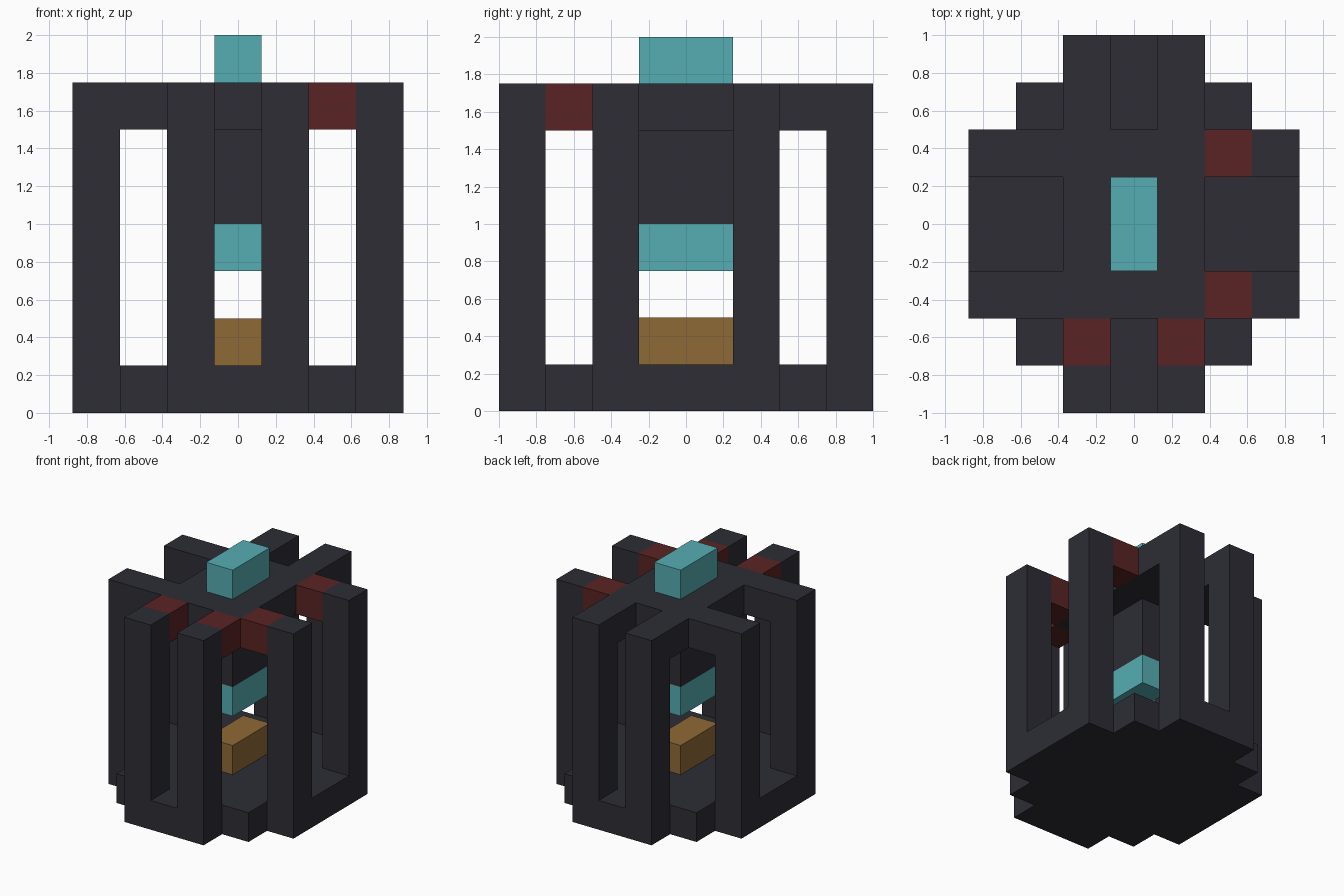
import bpy
import bmesh

U = 0.25  # one block

if "Cube" in bpy.data.objects:
    bpy.data.objects.remove(bpy.data.objects["Cube"], do_unlink=True)


def material(name, rgb):
    mat = bpy.data.materials.new(name)
    mat.use_nodes = True
    colour = (*rgb, 1.0)
    mat.diffuse_color = colour
    mat.node_tree.nodes["Principled BSDF"].inputs["Base Color"].default_value = colour
    return mat


charcoal = material("charcoal", (0.026, 0.026, 0.036))
teal = material("teal", (0.093, 0.423, 0.456))
dark_red = material("dark_red", (0.102, 0.017, 0.017))
ochre = material("ochre", (0.275, 0.144, 0.037))


def finish(name, bm, mat):
    bmesh.ops.recalc_face_normals(bm, faces=bm.faces)
    mesh = bpy.data.meshes.new(name)
    bm.to_mesh(mesh)
    bm.free()
    mesh.materials.append(mat)
    obj = bpy.data.objects.new(name, mesh)
    bpy.context.scene.collection.objects.link(obj)
    return obj


def box(name, centre, size, mat):
    """Box from its centre and size, both counted in blocks."""
    bm = bmesh.new()
    bmesh.ops.create_cube(bm, size=1.0)
    for v in bm.verts:
        v.co = [(c + p * s) * U for c, p, s in zip(centre, v.co, size)]
    return finish(name, bm, mat)


# Stepped base plate: a quarter outline mirrored around, then extruded
quarter = [(3.5, 2), (2.5, 2), (2.5, 3), (1.5, 3), (1.5, 4)]
outline = quarter + [(-x, y) for x, y in reversed(quarter)]
outline += [(-x, -y) for x, y in outline]
bm = bmesh.new()
face = bm.faces.new([bm.verts.new((x * U, y * U, 0)) for x, y in outline])
top = bmesh.ops.extrude_face_region(bm, geom=[face])["geom"]
bmesh.ops.translate(bm, vec=(0, 0, U),
                    verts=[g for g in top if isinstance(g, bmesh.types.BMVert)])
finish("base_plate", bm, charcoal)

# Central stack
box("lower_core", (0, 0, 1.5), (1, 2, 1), ochre)
box("hanging_tip", (0, 0, 3.5), (1, 2, 1), teal)
box("hanging_rod", (0, 0, 5), (1, 2, 2), charcoal)
box("roof_hub", (0, 0, 6.5), (3, 4, 1), charcoal)
box("top_cap", (0, 0, 7.5), (1, 2, 1), teal)

# Eight posts tied to the hub by short arms; front and left arms are red
for sx in (-1, 1):
    for sy in (-1, 1):
        x_name = "left" if sx > 0 else "right"
        y_name = "front" if sy < 0 else "back"
        tag = f"{y_name}_{x_name}"
        box(f"{tag}_end_post", (sx, sy * 3.5, 4), (1, 1, 6), charcoal)
        box(f"{tag}_end_arm", (sx, sy * 2.5, 6.5), (1, 1, 1),
            dark_red if sy < 0 else charcoal)
        box(f"{tag}_side_post", (sx * 3, sy * 1.5, 4), (1, 1, 6), charcoal)
        box(f"{tag}_side_arm", (sx * 2, sy * 1.5, 6.5), (1, 1, 1),
            dark_red if sx > 0 else charcoal)
